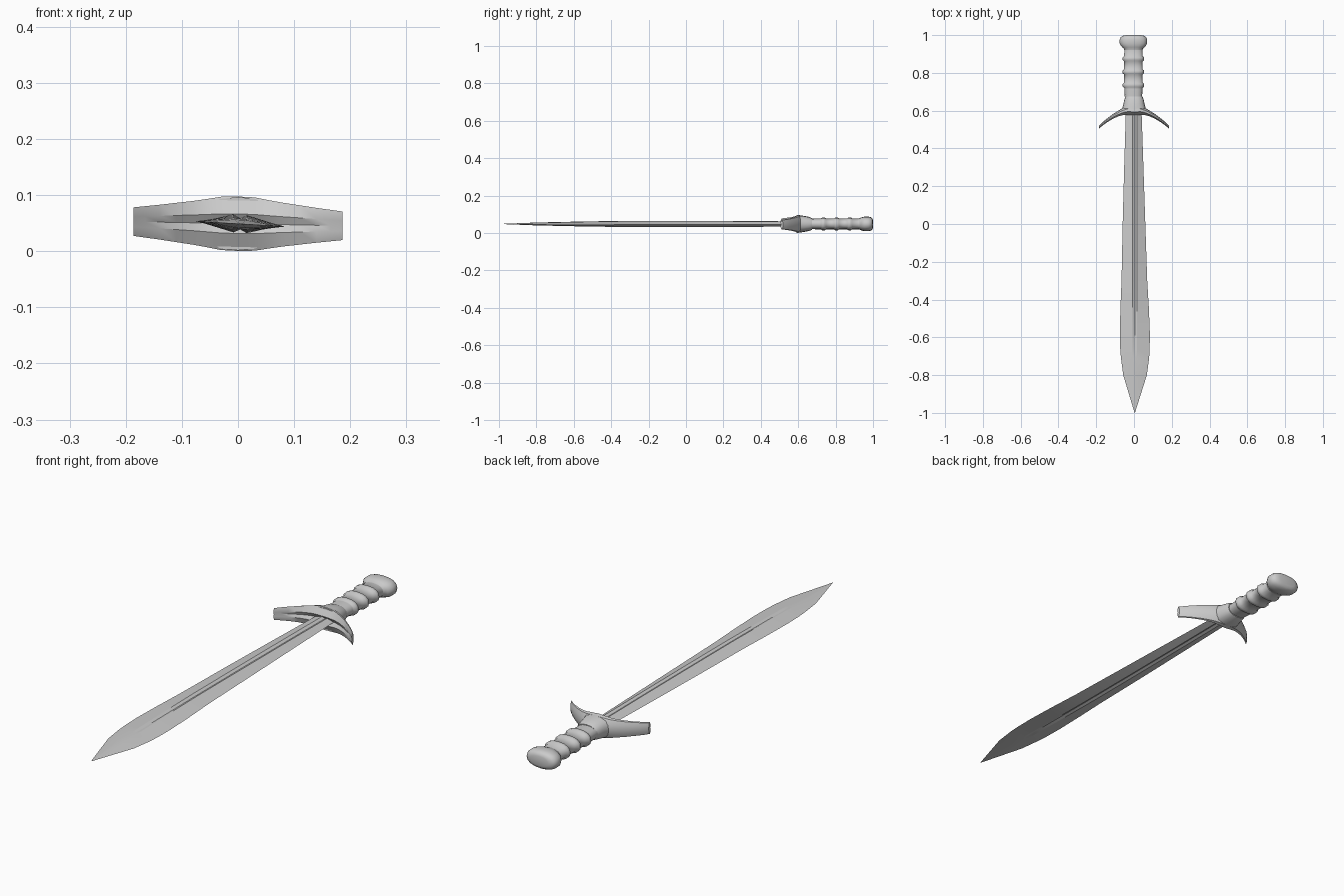
import bpy, bmesh, math

CZ = 0.049      # height of the sword's centre line
ROLL = 0.02     # slight twist of blade and guard about the long axis

steel = bpy.data.materials.new("grey_steel")
steel.diffuse_color = (0.6, 0.6, 0.6, 1)


def loft(name, rings, smooth=None):
    """Skin a list of equal-length closed rings and cap both ends."""
    bm = bmesh.new()
    vs = [[bm.verts.new(p) for p in ring] for ring in rings]
    n = len(vs[0])
    for a, b in zip(vs, vs[1:]):
        for i in range(n):
            j = (i + 1) % n
            bm.faces.new((a[i], a[j], b[j], b[i]))
    bm.faces.new(vs[0])
    bm.faces.new(vs[-1])
    bmesh.ops.remove_doubles(bm, verts=bm.verts, dist=0.0002)
    bmesh.ops.recalc_face_normals(bm, faces=bm.faces)
    mesh = bpy.data.meshes.new(name)
    bm.to_mesh(mesh)
    bm.free()
    obj = bpy.data.objects.new(name, mesh)
    bpy.context.collection.objects.link(obj)
    mesh.materials.append(steel)
    if smooth:
        bpy.ops.object.select_all(action='DESELECT')
        obj.select_set(True)
        bpy.context.view_layer.objects.active = obj
        bpy.ops.object.shade_smooth_by_angle(angle=math.radians(smooth))
    return obj


def oval(y, hx, hz, cx=-0.003, n=16):
    """Slightly squared oval ring across the long axis."""
    ring = []
    for i in range(n):
        a = 2 * math.pi * i / n
        c, s = math.cos(a), math.sin(a)
        ring.append((cx + hx * math.copysign(abs(c) ** 0.85, c), y,
                     CZ + hz * math.copysign(abs(s) ** 0.85, s)))
    return ring


# Blade: leaf outline, diamond section with a narrow central fuller
# y, left x, right x, half thickness, fuller depth
blade = [(0.60, -0.043, 0.040, 0.013, 0.006), (0.30, -0.052, 0.050, 0.015, 0.006),
         (0.00, -0.060, 0.060, 0.016, 0.006), (-0.30, -0.066, 0.070, 0.016, 0.006),
         (-0.45, -0.072, 0.079, 0.014, 0.005), (-0.58, -0.075, 0.084, 0.012, 0.004),
         (-0.66, -0.073, 0.083, 0.010, 0.003), (-0.71, -0.069, 0.080, 0.009, 0.0),
         (-0.80, -0.057, 0.068, 0.007, 0.0), (-1.0, 0.005, 0.005, 0.0, 0.0)]
rings = []
for y, l, r, t, d in blade:
    m = 0.004
    w = min(0.012, r - m)
    sec = [(l, 0), (m - w, t), (m, t - d), (m + w, t),
           (r, 0), (m + w, -t), (m, d - t), (m - w, -t)]
    rings.append([(x, y, CZ + z - ROLL * 3 * x) for x, z in sec])
loft("blade", rings, 10)

# Cross guard: drooping arms with a double-ridged front and a rounded back
# x, front y, back y, half height
half = [(0.0, 0.578, 0.630, 0.0485), (0.03, 0.578, 0.628, 0.0475),
        (0.055, 0.577, 0.617, 0.043), (0.08, 0.571, 0.602, 0.039),
        (0.11, 0.558, 0.583, 0.035), (0.14, 0.540, 0.561, 0.031),
        (0.165, 0.522, 0.541, 0.028), (0.186, 0.505, 0.519, 0.0255)]
stations = [(-x, f, b, h) for x, f, b, h in reversed(half[1:])] + half
rings = []
for x, f, b, h in stations:
    t = b - f
    sec = [(f + 0.35 * t, h), (f, 0.36 * h), (f + 0.25 * t, 0), (f, -0.36 * h),
           (f + 0.35 * t, -h), (f + 0.65 * t, -0.93 * h), (f + 0.92 * t, -0.5 * h),
           (b, 0), (f + 0.92 * t, 0.5 * h), (f + 0.65 * t, 0.93 * h)]
    rings.append([(x, y, CZ + z - ROLL * x) for y, z in sec])
loft("cross_guard", rings, 40)

# Collar that blends the guard into the grip
collar = [(0.592, 0.068, 0.0475), (0.612, 0.062, 0.046), (0.635, 0.056, 0.042),
          (0.660, 0.051, 0.037), (0.674, 0.046, 0.031)]
loft("guard_collar", [oval(y, hx, hz, 0.0) for y, hx, hz in collar], 50)

# Grip with three raised bands
grip = [(0.655, 0.045, 0.028), (0.715, 0.048, 0.029)]
for y in (0.735, 0.805, 0.875):
    grip += [(y - 0.014, 0.049, 0.029), (y - 0.007, 0.057, 0.034),
             (y + 0.007, 0.057, 0.034), (y + 0.014, 0.049, 0.029)]
grip += [(0.93, 0.048, 0.029)]
loft("grip", [oval(*p) for p in grip], 50)

# Pommel: small neck band, then a wide rounded cap
pommel = [(0.915, 0.047, 0.028), (0.928, 0.050, 0.030), (0.936, 0.060, 0.034),
          (0.945, 0.067, 0.037), (0.957, 0.073, 0.039), (0.975, 0.073, 0.039),
          (0.988, 0.068, 0.036), (0.996, 0.058, 0.030), (1.0, 0.040, 0.020)]
loft("pommel", [oval(*p) for p in pommel], 60)
